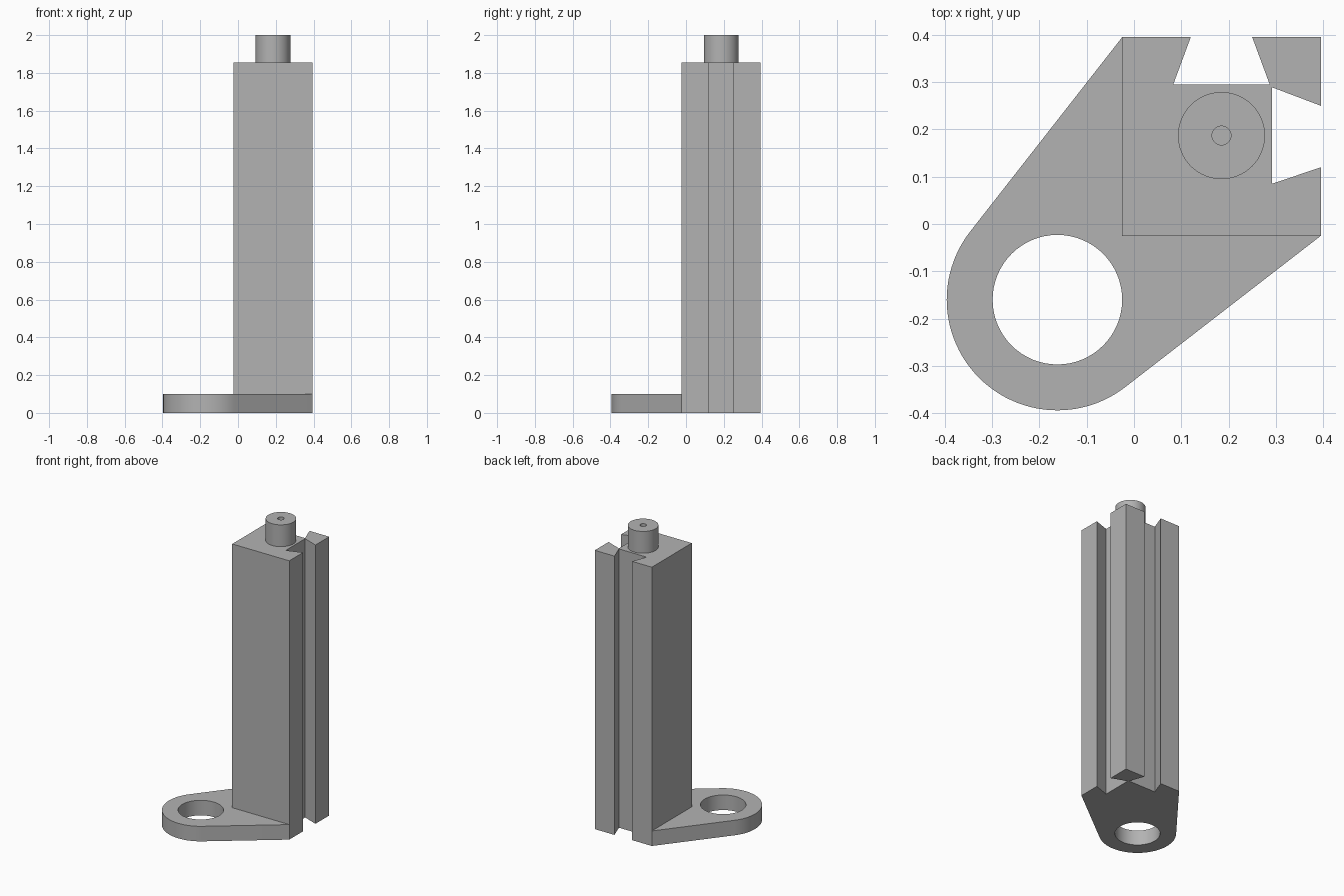
import bpy, bmesh
from math import cos, sin, tau, radians
from mathutils import Vector

if "Cube" in bpy.data.objects:
    bpy.data.objects.remove(bpy.data.objects["Cube"])

grey = bpy.data.materials.new("plain_grey")
grey.use_nodes = True
colour = (0.45, 0.45, 0.45, 1)
grey.diffuse_color = colour
grey.node_tree.nodes["Principled BSDF"].inputs["Base Color"].default_value = colour


def finish(bm, name):
    bmesh.ops.recalc_face_normals(bm, faces=bm.faces)
    mesh = bpy.data.meshes.new(name)
    bm.to_mesh(mesh)
    bm.free()
    mesh.materials.append(grey)
    obj = bpy.data.objects.new(name, mesh)
    bpy.context.collection.objects.link(obj)
    return obj


def prism(name, outline, z0, z1):
    bm = bmesh.new()
    face = bm.faces.new([bm.verts.new((x, y, z0)) for x, y in outline])
    top = bmesh.ops.extrude_face_region(bm, geom=[face])["geom"]
    verts = [v for v in top if isinstance(v, bmesh.types.BMVert)]
    bmesh.ops.translate(bm, verts=verts, vec=(0, 0, z1 - z0))
    return finish(bm, name)


def arc(centre, radius, start, end, steps):
    angles = [start + (end - start) * i / steps for i in range(steps + 1)]
    return [(centre[0] + radius * cos(a), centre[1] + radius * sin(a)) for a in angles]


def lathe(name, profile, centre, steps=64):
    bm = bmesh.new()
    verts = [bm.verts.new((centre[0] + r, centre[1], z)) for r, z in profile]
    edges = [bm.edges.new(pair) for pair in zip(verts, verts[1:])]
    bmesh.ops.spin(bm, geom=verts + edges, cent=(*centre, 0), axis=(0, 0, 1),
                   angle=tau, steps=steps, use_duplicate=False)
    bmesh.ops.remove_doubles(bm, verts=bm.verts, dist=0.0001)
    return finish(bm, name)


def smooth(obj):
    bpy.ops.object.select_all(action='DESELECT')
    obj.select_set(True)
    bpy.context.view_layer.objects.active = obj
    bpy.ops.object.shade_smooth_by_angle(angle=radians(30))


LOW, HIGH = -0.025, 0.395

# Post: a square with a dovetail slot in each of two sides, mirrored on the diagonal
half = [(LOW, HIGH), (0.12, HIGH), (0.083, 0.294), (0.286, 0.294), (0.25, HIGH)]
mirrored = [(y, x) for x, y in reversed(half)]
# Nudge the inner slot corners so a thin neck holds the corner strip
half[3], mirrored[1] = (0.287, 0.295), (0.292, 0.289)
half[2], mirrored[2] = (0.083, 0.295), (0.292, 0.085)
prism("slotted_post", half + [(HIGH, HIGH)] + mirrored + [(LOW, LOW)], 0, 1.855)

# Foot: a rounded lug whose straight sides run tangent to the post corners
eye = Vector((-0.162, -0.16))
side = Vector((LOW, HIGH)) - eye
radius = 0.234
start = Vector((-side.y, side.x)).normalized()
sweep_start = radians(90) + Vector((0, 1)).angle(start)
# Back off the tangent by the angle the radius takes up
shift = radians(90) - Vector((1, 0)).angle(side)
direction = radians(90) - shift
from math import acos
sweep_start = direction + acos(radius / side.length)
sweep_end = radians(450) - sweep_start
outline = arc(eye, radius, sweep_start, sweep_end, 48)
foot = prism("foot_lug", outline + [(HIGH, LOW), (LOW, LOW), (LOW, HIGH)], 0, 0.1)

# Round hole through the foot
cutter = prism("hole_cutter", arc(eye, 0.137, 0, tau * 63 / 64, 63), -0.1, 0.2)
cutter.hide_render = True
cutter.hide_viewport = True
cut = foot.modifiers.new("hole", 'BOOLEAN')
cut.operation = 'DIFFERENCE'
cut.solver = 'EXACT'
cut.object = cutter
bpy.context.view_layer.objects.active = foot
bpy.ops.object.modifier_apply(modifier=cut.name)
bpy.data.objects.remove(cutter)
smooth(foot)

# Peg on top with a small blind centre hole
peg = lathe("top_peg", [(0.092, 1.855), (0.092, 2), (0.02, 2), (0.02, 1.9), (0, 1.9)],
            (0.185, 0.187))
smooth(peg)
